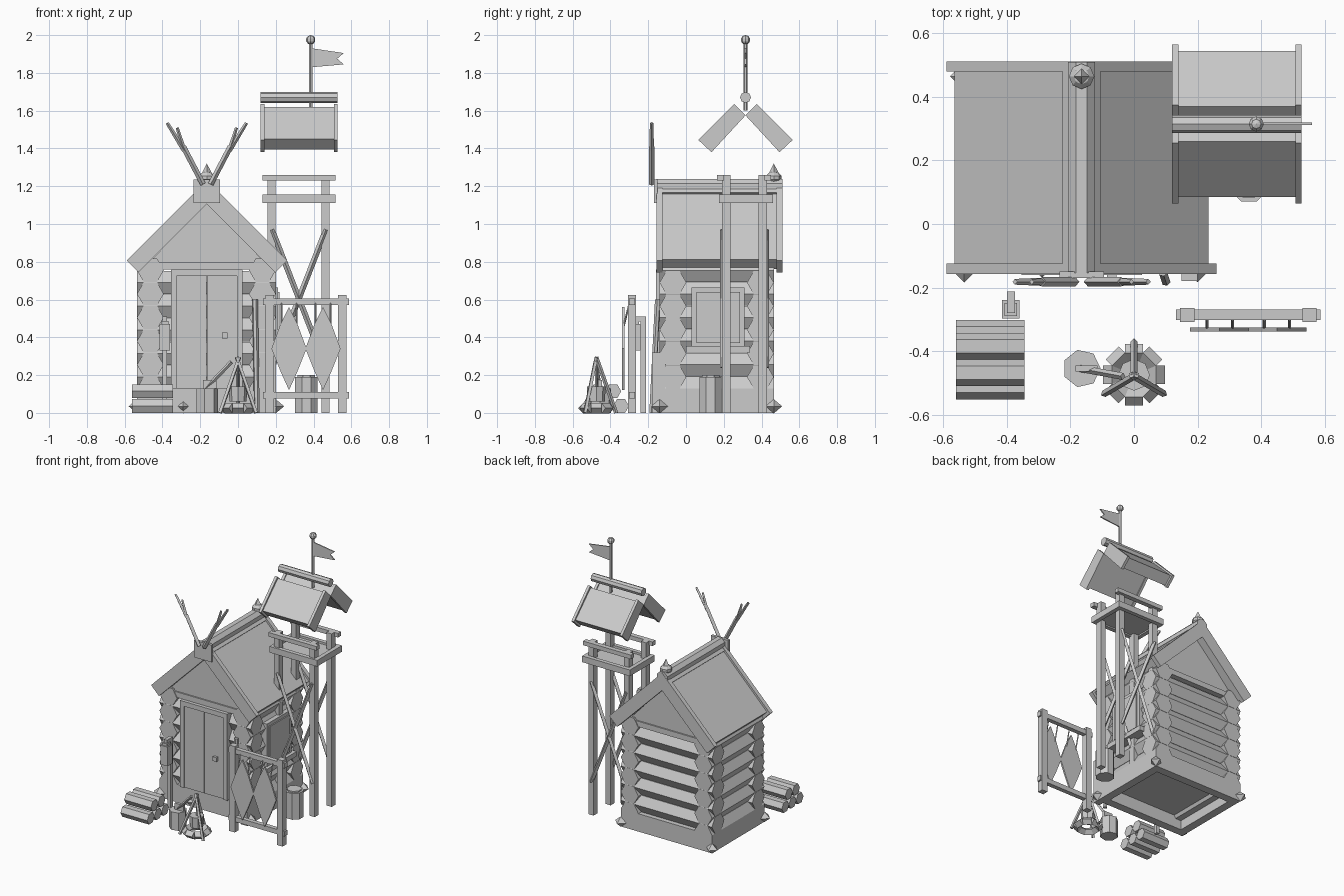
import bpy, bmesh, math
from mathutils import Vector

if "Cube" in bpy.data.objects:
    bpy.data.objects.remove(bpy.data.objects["Cube"])

GREY = bpy.data.materials.new("plain_grey")
GREY.use_nodes = True
TONE = (0.6, 0.6, 0.6, 1)
GREY.diffuse_color = TONE
GREY.node_tree.nodes["Principled BSDF"].inputs["Base Color"].default_value = TONE


def finish(name, bm):
    bmesh.ops.recalc_face_normals(bm, faces=bm.faces)
    mesh = bpy.data.meshes.new(name)
    bm.to_mesh(mesh)
    bm.free()
    mesh.materials.append(GREY)
    ob = bpy.data.objects.new(name, mesh)
    bpy.context.scene.collection.objects.link(ob)
    return ob


def prism(name, pts, axis, lo, hi):
    """Extrude a flat outline along an axis: x uses (y, z), y uses (x, z), z uses (x, y)."""
    put = {"x": lambda u, v, w: (w, u, v), "y": lambda u, v, w: (u, w, v),
           "z": lambda u, v, w: (u, v, w)}[axis]
    bm = bmesh.new()
    rings = [[bm.verts.new(put(u, v, w)) for u, v in pts] for w in (lo, hi)]
    bm.faces.new(rings[0])
    bm.faces.new(rings[1])
    for i in range(len(pts)):
        j = (i + 1) % len(pts)
        bm.faces.new((rings[0][i], rings[0][j], rings[1][j], rings[1][i]))
    return finish(name, bm)


def box(name, xs, ys, zs):
    return prism(name, [(xs[0], ys[0]), (xs[1], ys[0]), (xs[1], ys[1]), (xs[0], ys[1])], "z", *zs)


def ngon(u, v, r, n, turn=0.0):
    return [(u + r * math.cos(turn + math.tau * i / n), v + r * math.sin(turn + math.tau * i / n))
            for i in range(n)]


def beam(name, a, b, r, n=4, r2=None):
    a, b = Vector(a), Vector(b)
    bm = bmesh.new()
    bmesh.ops.create_cone(bm, cap_ends=True, segments=n, radius1=r,
                          radius2=r if r2 is None else r2, depth=(b - a).length)
    ob = finish(name, bm)
    ob.location = (a + b) / 2
    ob.rotation_euler = (b - a).to_track_quat("Z", "Y").to_euler()
    return ob


def ball(name, pos, r, squash=1.0, u=8, v=5):
    bm = bmesh.new()
    bmesh.ops.create_uvsphere(bm, u_segments=u, v_segments=v, radius=r)
    bmesh.ops.scale(bm, vec=(1, 1, squash), verts=bm.verts)
    ob = finish(name, bm)
    ob.location = pos
    return ob


# House: hollow foundation, floor and crossed log walls
MID = -0.165
X0, X1, Y0, Y1 = -0.535, 0.2, -0.14, 0.465
for i, y in enumerate((Y0, Y1 - 0.06)):
    box(f"foundation_long_{i}", (X0, X1), (y, y + 0.06), (0, 0.13))
for i, x in enumerate((X0, X1 - 0.06)):
    box(f"foundation_side_{i}", (x, x + 0.06), (Y0, Y1), (0, 0.13))
box("floor", (X0 + 0.03, X1 - 0.03), (Y0 + 0.03, Y1 - 0.03), (0.09, 0.12))
PITCH, R = 0.125, 0.071
for i in range(5):
    z = 0.19 + PITCH * i
    for side, y in (("front", Y0 + R), ("back", Y1 - R)):
        prism(f"{side}_log_{i}", ngon(y, z, R, 6), "x", X0, X1)
for i in range(6):
    z = 0.13 + PITCH * i
    for side, x in (("left", X1 - R), ("right", X0 + R)):
        prism(f"{side}_log_{i}", ngon(x, z, R, 6), "y", Y0, Y1)
for i, (x, y) in enumerate([(X0, Y0), (X1, Y0), (X0, Y1), (X1, Y1), (-0.29, -0.125)]):
    ball(f"corner_stone_{i}", (x, y, 0.035), 0.044, 0.85, 4, 2)

# Gables and lintels
for side, y in (("front", Y0 + 0.015), ("back", Y1 - 0.035)):
    prism(f"{side}_gable", [(MID - 0.33, 0.77), (MID + 0.33, 0.77), (MID, 1.12)], "y", y, y + 0.02)
    box(f"{side}_lintel", (MID - 0.27, MID + 0.27), (y - 0.01, y + 0.03), (0.76, 0.80))


# Roof with bargeboards, ridge and finial
def chevron(edge, top, thick, low_in):
    return [(MID - edge, top - edge), (MID, top), (MID + edge, top - edge),
            (MID + edge - low_in, top - edge - low_in), (MID, top - thick),
            (MID - edge + low_in, top - edge - low_in)]


prism("roof", chevron(0.4, 1.212, 0.1, 0.05), "y", -0.13, 0.485)
for side, y in (("front", -0.157), ("back", 0.48)):
    prism(f"{side}_bargeboard", chevron(0.425, 1.232, 0.127, 0.063), "y", y, y + 0.032)
prism("ridge_cap", chevron(0.06, 1.228, 0.03, 0.015), "y", -0.15, 0.5)
prism("ridge_log", ngon(MID, 1.197, 0.046, 8, math.pi / 8), "y", -0.155, 0.51)
ball("finial_ball", (MID, 0.465, 1.245), 0.042, 0.8)
beam("finial_tip", (MID, 0.465, 1.27), (MID, 0.465, 1.32), 0.026, 4, 0)

# Antlers on a plaque
box("antler_plaque", (MID - 0.07, MID + 0.07), (-0.17, -0.15), (1.11, 1.235))
for side, s in (("left", 1), ("right", -1)):
    def at(d, z):
        return (MID + s * d, -0.182, z)
    beam(f"{side}_antler_base", at(0.02, 1.21), at(0.125, 1.41), 0.015)
    beam(f"{side}_antler_tip", at(0.12, 1.39), at(0.21, 1.535), 0.013, 4, 0.009)
    beam(f"{side}_antler_tine", at(0.12, 1.39), at(0.157, 1.51), 0.012, 4, 0.008)

# Door and side window
for i, x in enumerate((-0.355, -0.005)):
    box(f"door_jamb_{i}", (x, x + 0.03), (-0.16, -0.08), (0.13, 0.76))
box("door_head", (-0.355, 0.025), (-0.16, -0.08), (0.725, 0.76))
for i, x in enumerate((-0.325, -0.163)):
    box(f"door_leaf_{i}", (x, x + 0.157), (-0.15, -0.08), (0.13, 0.725))
box("door_handle", (-0.085, -0.055), (-0.17, -0.145), (0.395, 0.425))
box("window_frame", (0.12, 0.212), (0.03, 0.31), (0.35, 0.665))
box("window_shutter", (0.2, 0.22), (0.055, 0.285), (0.37, 0.64))
box("window_sill", (0.12, 0.235), (0.0, 0.34), (0.32, 0.355))
beam("leaning_staff", (0.1, -0.18, 0), (0.09, -0.15, 0.6), 0.015, 6)
box("leaning_board", (0.15, 0.2), (-0.18, -0.11), (0.0, 0.32))

# Watchtower: posts, platform, rails and braces
for i, x in enumerate((0.157, 0.443)):
    for j, y in enumerate((0.19, 0.385)):
        box(f"tower_post_{i}{j}", (x, x + 0.042), (y, y + 0.045), (0, 1.26))
box("tower_platform", (0.15, 0.495), (0.19, 0.44), (1.12, 1.14))
for i, y in enumerate((0.175, 0.43)):
    box(f"platform_beam_{i}", (0.13, 0.515), (y, y + 0.03), (1.11, 1.155))
    box(f"tower_rail_{i}", (0.13, 0.515), (0.165 + 0.25 * i, 0.2 + 0.25 * i), (1.23, 1.26))
for i, x in enumerate((0.13, 0.485)):
    box(f"platform_side_{i}", (x, x + 0.03), (0.175, 0.46), (1.11, 1.155))
for i, y in enumerate((0.195, 0.425)):
    beam(f"tower_brace_a{i}", (0.18, y, 0.97), (0.465, y, 0.24), 0.015)
    beam(f"tower_brace_b{i}", (0.465, y, 0.97), (0.18, y, 0.24), 0.015)

# Tower roof with flag
CY = 0.315
for side, s in (("front", -1), ("back", 1)):
    slab = [(CY, 1.575), (CY + s * 0.06, 1.635), (CY + s * 0.25, 1.445), (CY + s * 0.18, 1.38)]
    for i, x in enumerate((0.12, 0.508)):
        prism(f"tower_{side}_bargeboard_{i}", slab, "x", x, x + 0.02)
    panel = [(CY + s * 0.01, 1.575), (CY + s * 0.055, 1.62), (CY + s * 0.23, 1.45),
             (CY + s * 0.175, 1.395)]
    prism(f"tower_{side}_roof", panel, "x", 0.135, 0.515)
prism("tower_ridge_log", ngon(CY, 1.67, 0.029, 8), "x", 0.12, 0.528)
beam("flagpole", (0.385, CY, 1.6), (0.385, CY, 1.97), 0.01, 6)
ball("flagpole_ball", (0.385, CY, 1.975), 0.025)
prism("flag", [(0.39, 1.93), (0.56, 1.905), (0.525, 1.875), (0.56, 1.845), (0.39, 1.83)],
      "y", CY - 0.004, CY + 0.004)

# Hide drying rack
for i, x in enumerate((0.145, 0.53)):
    box(f"rack_post_{i}", (x, x + 0.045), (-0.308, -0.265), (0, 0.625))
for i, z in enumerate((0.075, 0.57)):
    box(f"rack_rail_{i}", (0.133, 0.587), (-0.302, -0.27), (z, z + 0.035))
for i, x in enumerate((0.27, 0.45)):
    leaf = [(0, 0.56), (0.045, 0.47), (0.093, 0.34), (0.045, 0.22), (0, 0.12),
            (-0.045, 0.22), (-0.093, 0.34), (-0.045, 0.47)]
    prism(f"hide_{i}", [(x + u, z) for u, z in leaf], "y", -0.338, -0.326)
    for j, dx in enumerate((-0.04, 0.04)):
        beam(f"hide_cord_{i}{j}", (x + dx, -0.332, 0.45), (x + dx, -0.3, 0.58), 0.005)

# Campfire with tripod and pot
FY = -0.475
ring = [Vector((u, v, 0.025)) for u, v in ngon(0, FY, 0.075, 8, math.pi / 8)]
for i, p in enumerate(ring):
    beam(f"fire_stone_{i}", p, ring[(i + 1) % 8], 0.028, 4)
beam("cooking_pot", (0, FY, 0.06), (0, FY, 0.14), 0.045, 8, 0.05)
beam("pot_chain", (0, FY, 0.13), (0, FY, 0.27), 0.006)
for i, (x, y) in enumerate([(0, -0.37), (-0.095, -0.535), (0.095, -0.535)]):
    beam(f"tripod_leg_{i}", (x, y, 0), (-x * 0.08, FY, 0.295), 0.011)

# Chopping block with axe
prism("chopping_block", ngon(-0.165, -0.455, 0.06, 7), "z", 0, 0.13)
beam("axe_handle", (-0.17, -0.455, 0.13), (-0.035, -0.48, 0.27), 0.011)
box("axe_head", (-0.185, -0.115), (-0.465, -0.445), (0.12, 0.175))

# Firewood stack, barrel and lantern
for i, (y, z) in enumerate([(-0.51, 0.036), (-0.427, 0.036), (-0.344, 0.036),
                            (-0.468, 0.115), (-0.385, 0.115)]):
    prism(f"firewood_{i}", ngon(y, z, 0.042, 6), "x", -0.56, -0.345)
prism("barrel", ngon(0.362, 0.13, 0.064, 8, math.pi / 8), "z", 0, 0.19)
prism("barrel_lid", ngon(0.362, 0.13, 0.05, 8, math.pi / 8), "z", 0.18, 0.2)
box("lantern_post", (-0.4, -0.375), (-0.24, -0.212), (0, 0.51))
box("lantern_arm", (-0.4, -0.375), (-0.28, -0.22), (0.485, 0.51))
box("lantern", (-0.416, -0.36), (-0.298, -0.24), (0.33, 0.47))
box("lantern_cap", (-0.408, -0.368), (-0.29, -0.248), (0.47, 0.487))
